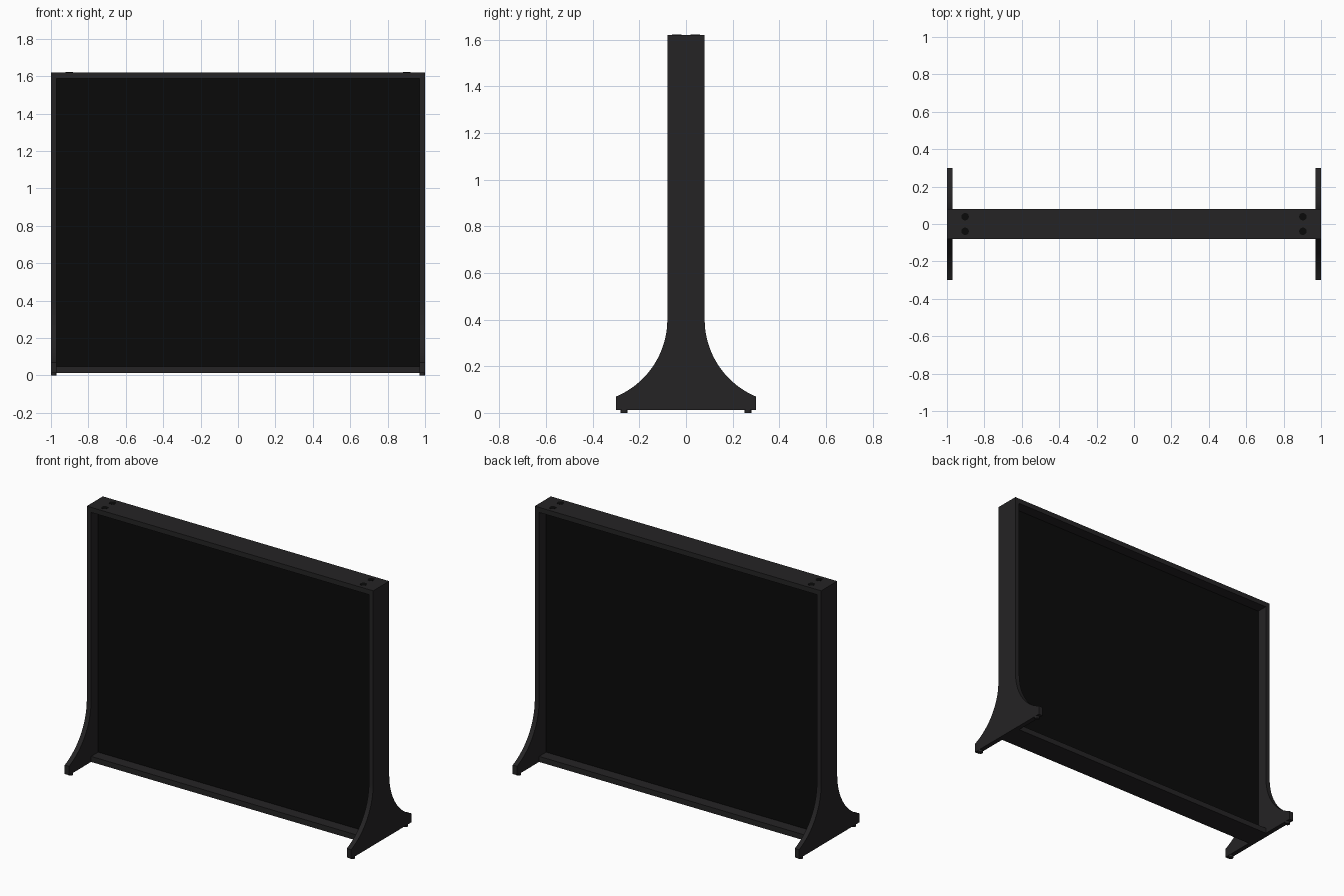
import bpy, bmesh, math

if "Cube" in bpy.data.objects:
    bpy.data.objects.remove(bpy.data.objects["Cube"])


def material(name, c):
    m = bpy.data.materials.new(name)
    m.diffuse_color = (*c, 1)
    m.use_nodes = True
    m.node_tree.nodes["Principled BSDF"].inputs["Base Color"].default_value = m.diffuse_color
    return m


FRAME = material("charcoal", (0.018, 0.017, 0.018))
SCREEN = material("black", (0.003, 0.003, 0.003))


def box(name, lo, hi, mat):
    bpy.ops.mesh.primitive_cube_add(size=1, location=[(a + b) / 2 for a, b in zip(lo, hi)])
    o = bpy.context.object
    o.name = name
    o.scale = [b - a for a, b in zip(lo, hi)]
    bpy.ops.object.transform_apply(location=False, rotation=False)
    o.data.materials.append(mat)
    return o


def disc(name, loc, r, h, mat):
    bpy.ops.mesh.primitive_cylinder_add(vertices=24, radius=r, depth=h, location=loc)
    o = bpy.context.object
    o.name = name
    o.data.materials.append(mat)
    bpy.ops.object.shade_smooth_by_angle()


BASE, TOP, T, D = 0.013, 1.62, 0.03, 0.08

# Half outline of an upright: straight post, circular flare, square toe
R, CZ = 0.3575, 0.40
CY = D + R
end = math.acos((CY - 0.30) / R)
half = [(D, TOP)]
half += [(CY - R * math.cos(end * i / 20), CZ - R * math.sin(end * i / 20)) for i in range(21)]
half.append((0.30, BASE))
outline = half + [(-y, z) for y, z in reversed(half)]


def upright(name, x0):
    bm = bmesh.new()
    face = bm.faces.new([bm.verts.new((x0, y, z)) for y, z in outline])
    ext = bmesh.ops.extrude_face_region(bm, geom=[face])
    bmesh.ops.translate(bm, vec=(T, 0, 0),
                        verts=[v for v in ext["geom"] if isinstance(v, bmesh.types.BMVert)])
    bmesh.ops.recalc_face_normals(bm, faces=bm.faces)
    me = bpy.data.meshes.new(name)
    bm.to_mesh(me)
    bm.free()
    o = bpy.data.objects.new(name, me)
    bpy.context.collection.objects.link(o)
    me.materials.append(FRAME)
    bpy.context.view_layer.objects.active = o
    bpy.ops.object.select_all(action='DESELECT')
    o.select_set(True)
    bpy.ops.object.shade_smooth_by_angle()


# Rails and centre panel
box("top_rail", (-1 + T, -D, TOP - 0.032), (1 - T, D, TOP), FRAME)
box("bottom_rail", (-1 + T, -D, BASE), (1 - T, D, 0.048), FRAME)
box("centre_panel", (-1 + T, -0.01, 0.048), (1 - T, 0.01, TOP - 0.032), SCREEN)

# Uprights, feet and top plugs on both ends
for side, s in (("left", -1), ("right", 1)):
    upright(side + "_upright", -1 if s < 0 else 1 - T)
    for end_name, e in (("front", -1), ("back", 1)):
        disc(f"{side}_{end_name}_foot", (s * 0.985, e * 0.265, 0.0075), 0.015, 0.015, FRAME)
        disc(f"{side}_{end_name}_plug", (s * 0.903, e * 0.039, TOP - 0.004), 0.02, 0.01, SCREEN)
